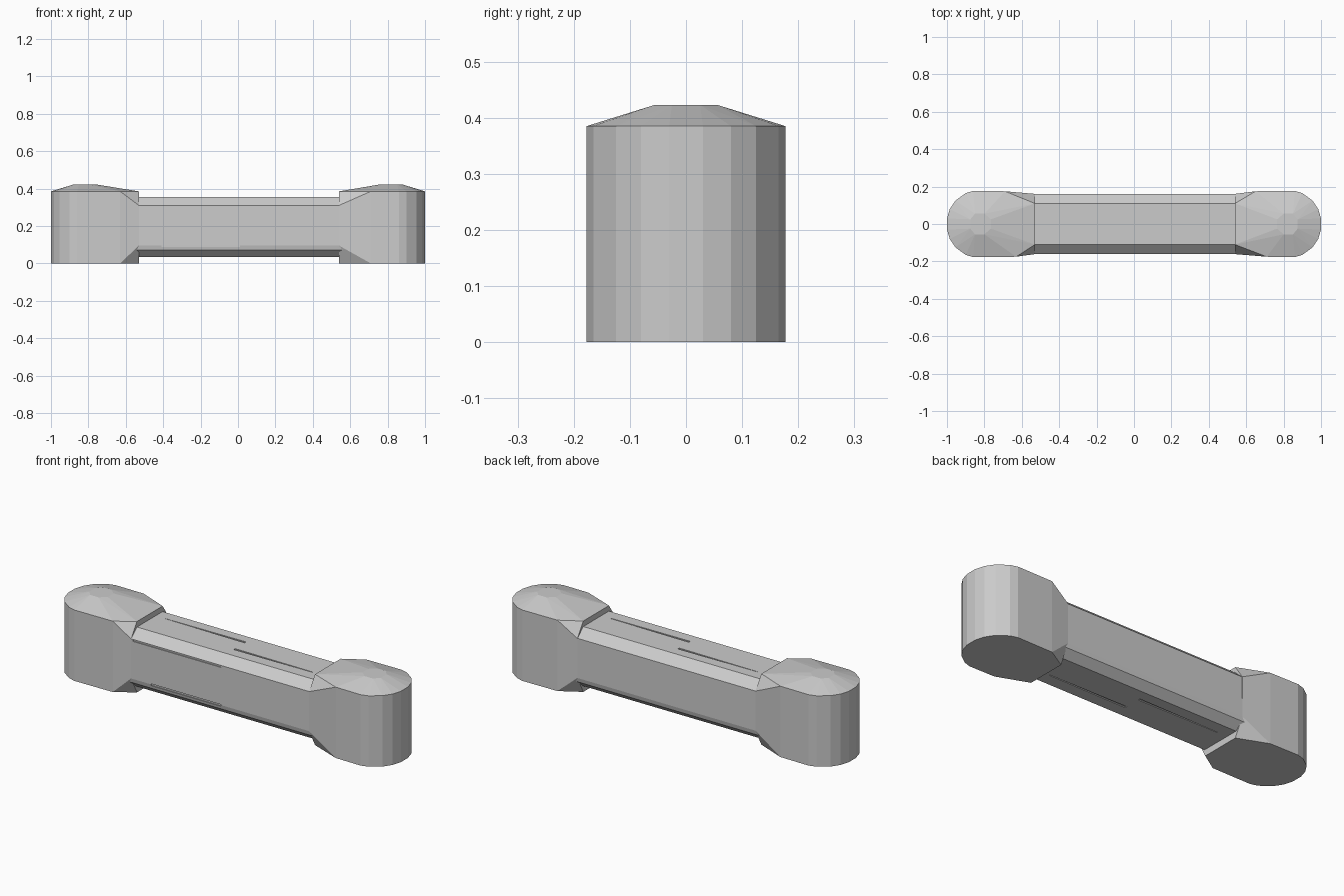
import bpy, bmesh

if "Cube" in bpy.data.objects:
    bpy.data.objects.remove(bpy.data.objects["Cube"])


def hull(name, points):
    """Flat-faced convex solid around a few points."""
    bm = bmesh.new()
    for p in points:
        bm.verts.new(p)
    res = bmesh.ops.convex_hull(bm, input=bm.verts[:])
    junk = [v for v in bm.verts if not v.link_faces]
    bmesh.ops.delete(bm, geom=junk, context='VERTS')
    bmesh.ops.dissolve_limit(bm, angle_limit=0.01, verts=bm.verts[:], edges=bm.edges[:])
    bmesh.ops.recalc_face_normals(bm, faces=bm.faces[:])
    mesh = bpy.data.meshes.new(name)
    bm.to_mesh(mesh)
    bm.free()
    ob = bpy.data.objects.new(name, mesh)
    bpy.context.collection.objects.link(ob)
    return ob


# Rounded end heads: upright walls, shallow faceted cap, chamfered neck
RIM = [(1.0, .03), (.985, .08), (.955, .125), (.90, .165), (.86, .177)]
CAP = [(.875, .025), (.85, .055), (.80, .055), (.765, .025)]


def head(name, s, neck, front_flare, back_flare):
    pts = []
    for side, flare in ((-1, front_flare), (1, back_flare)):
        for z in (0, .385):
            pts += [(s * x, side * y, z) for x, y in RIM]
            pts += [(s * flare, side * .175, z), (s * neck, side * .11, z)]
        pts += [(s * neck, side * .161, z) for z in (.095, .31)]
        pts += [(s * x, side * y, .423) for x, y in CAP]
    return hull(name, pts)


head("left_head", -1, .53, .63, .69)
head("right_head", 1, .54, .71, .65)

# Bar with chamfered long edges
PROFILE = [(.11, .355), (.16, .31), (.161, .095), (.156, .072), (.115, .035)]
bar = hull("bar", [(x, side * y, z) for x in (-.57, .57)
                   for side in (-1, 1) for y, z in PROFILE])


# Thin seam grooves, each tapering along the bar
def groove(name, x0, x1, y, z, w0, w1, flat):
    pts = []
    for x, w in ((x0, w0), (x1, w1)):
        for a in (-w, w):
            for d in (-.006, .006):
                pts.append((x, y + a, z + d) if flat else (x, y + d, z + a))
    ob = hull(name, pts)
    ob.hide_render = True
    ob.display_type = 'WIRE'
    mod = bar.modifiers.new(name, 'BOOLEAN')
    mod.operation = 'DIFFERENCE'
    mod.solver = 'EXACT'
    mod.object = ob


groove("top_seam_left_cutter", -.47, .01, .05, .356, .001, .006, True)
groove("top_seam_right_cutter", .01, .48, -.045, .356, .006, .002, True)
groove("upper_front_seam_cutter", -.52, .01, -.161, .304, .005, .005, False)
groove("lower_front_seam_cutter", -.41, .01, -.161, .093, .005, .005, False)
groove("bottom_seam_left_cutter", -.47, .01, .05, .034, .001, .006, True)
groove("bottom_seam_right_cutter", .01, .48, -.045, .034, .006, .002, True)
